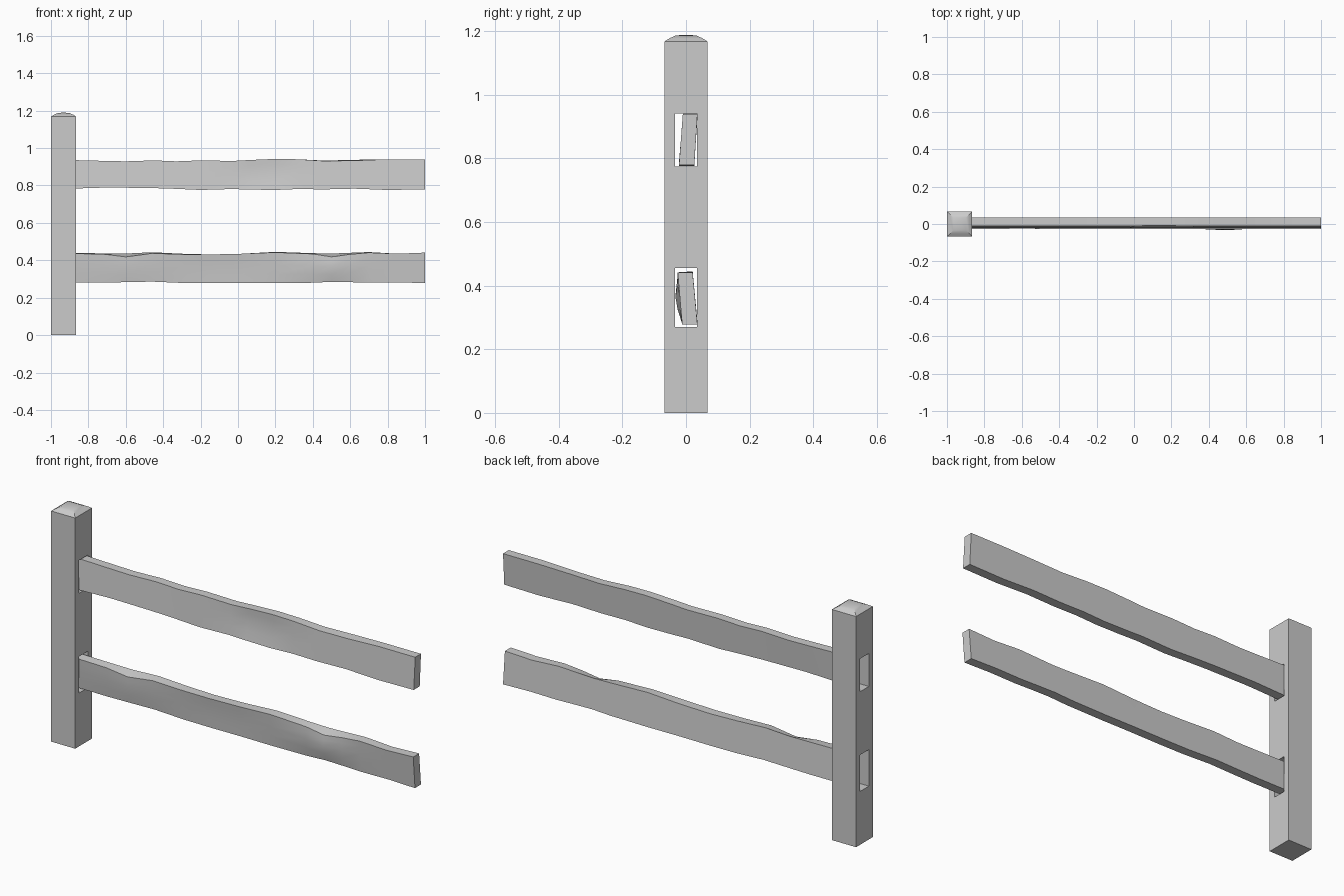
import bpy, bmesh, math

if "Cube" in bpy.data.objects:
    bpy.data.objects.remove(bpy.data.objects["Cube"])


def mesh_object(name, rings):
    """Skin a list of equal-length closed rings and cap both ends."""
    bm = bmesh.new()
    loops = [[bm.verts.new(p) for p in ring] for ring in rings]
    n = len(loops[0])
    for a, b in zip(loops, loops[1:]):
        for i in range(n):
            j = (i + 1) % n
            bm.faces.new((a[i], a[j], b[j], b[i]))
    bm.faces.new(loops[0])
    bm.faces.new(loops[-1])
    bmesh.ops.recalc_face_normals(bm, faces=bm.faces)
    me = bpy.data.meshes.new(name)
    bm.to_mesh(me)
    bm.free()
    ob = bpy.data.objects.new(name, me)
    bpy.context.collection.objects.link(ob)
    return ob


def select_only(ob):
    bpy.ops.object.select_all(action='DESELECT')
    ob.select_set(True)
    bpy.context.view_layer.objects.active = ob


def smooth(ob, angle):
    select_only(ob)
    bpy.ops.object.shade_smooth_by_angle(angle=math.radians(angle))


# Square post with a softly domed top
PX = -0.9325


def square(h, z):
    return [(PX + sx * h, sy * h, z) for sx, sy in ((-1, -1), (1, -1), (1, 1), (-1, 1))]


post = mesh_object("post", [square(h, z) for h, z in (
    (0.0675, 0), (0.0675, 1.168), (0.052, 1.178), (0.034, 1.186), (0.012, 1.189))])

# Mortise slots cut through the post along x
for z0, z1 in ((0.27, 0.455), (0.775, 0.942)):
    bpy.ops.mesh.primitive_cube_add(size=1, location=(PX, 0, (z0 + z1) / 2))
    cutter = bpy.context.object
    cutter.name = "slot_cutter"
    cutter.hide_render = True
    cutter.scale = (0.4, 0.07, z1 - z0)
    mod = post.modifiers.new("slot", 'BOOLEAN')
    mod.operation = 'DIFFERENCE'
    mod.solver = 'EXACT'
    mod.object = cutter
    select_only(post)
    bpy.ops.object.modifier_apply(modifier=mod.name)
    bpy.data.objects.remove(cutter)
smooth(post, 25)


# Hewn rails: stations of (x, top z, bottom z, front bulge, front top-edge drop)
def rail(name, stations, front, back):
    def mix(edge, t):
        return edge[0] + (edge[1] - edge[0]) * t
    rings = []
    for x, top, bot, bulge, drop in stations:
        h = top - bot
        ft = 1 - drop / h
        ring = [(x, mix(front, t * ft) - bulge * w, bot + h * ft * t)
                for t, w in ((0, 0), (0.3, 0.75), (0.6, 1), (0.82, 0.6), (1, 0.1))]
        ring += [(x, mix(back, t), bot + h * t) for t in (1, 0.5, 0)]
        rings.append(ring)
    smooth(mesh_object(name, rings), 35)


rail("upper_rail", [
    (PX, 0.937, 0.782, 0, 0), (-0.70, 0.931, 0.789, 0, 0),
    (-0.60, 0.929, 0.788, 0, 0), (-0.45, 0.934, 0.786, 0, 0),
    (-0.33, 0.929, 0.782, 0, 0), (-0.20, 0.934, 0.776, 0, 0),
    (-0.03, 0.931, 0.781, 0, 0), (0.06, 0.936, 0.778, -0.008, 0),
    (0.20, 0.942, 0.776, -0.008, 0), (0.32, 0.940, 0.781, 0, 0),
    (0.46, 0.933, 0.779, 0, 0.002), (0.62, 0.937, 0.783, 0, 0.004),
    (0.80, 0.940, 0.776, 0, 0), (1.0, 0.940, 0.779, 0, 0),
], front=(-0.022, -0.010), back=(0.026, 0.036))

rail("lower_rail", [
    (PX, 0.440, 0.282, 0, 0.003), (-0.72, 0.437, 0.281, 0.002, 0.004),
    (-0.60, 0.436, 0.283, 0.005, 0.018), (-0.46, 0.443, 0.286, 0.002, 0.006),
    (-0.30, 0.435, 0.279, 0, 0.003), (-0.15, 0.431, 0.278, -0.004, 0),
    (0.02, 0.435, 0.279, 0, 0), (0.20, 0.445, 0.278, -0.003, 0.003),
    (0.40, 0.438, 0.280, 0.009, 0.004), (0.50, 0.436, 0.285, 0.014, 0.018),
    (0.60, 0.440, 0.283, 0.006, 0.008), (0.70, 0.444, 0.280, 0, 0.003),
    (0.85, 0.435, 0.282, 0, 0), (1.0, 0.441, 0.278, 0, 0),
], front=(-0.012, -0.026), back=(0.036, 0.021))
